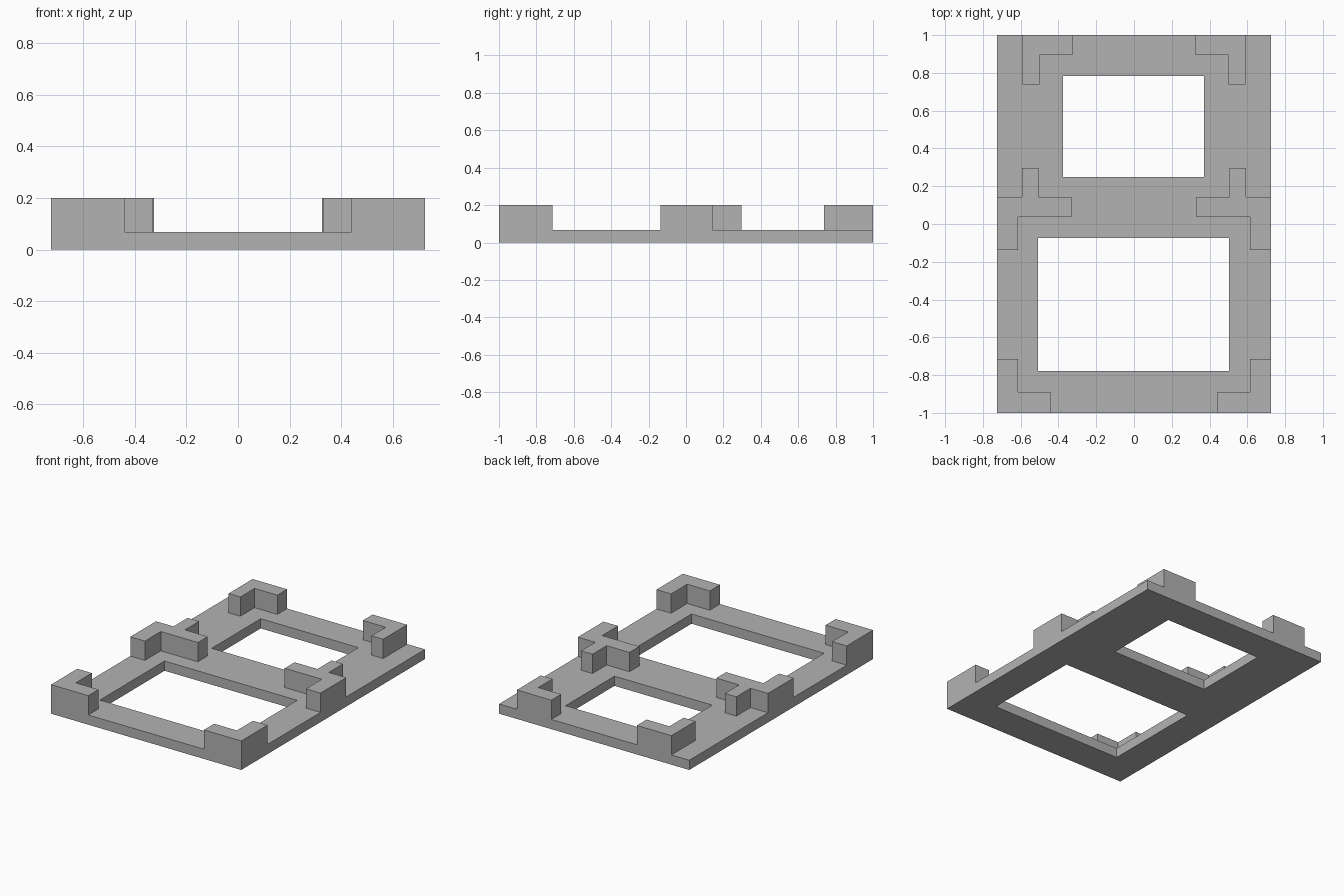
import bpy, bmesh, math

if "Cube" in bpy.data.objects:
    bpy.data.objects.remove(bpy.data.objects["Cube"])

HALF_W, PLATE_H, TOP = 0.725, 0.067, 0.2

grey = bpy.data.materials.new("plain_grey")
grey.use_nodes = True
colour = (0.45, 0.45, 0.45, 1)
grey.diffuse_color = colour
grey.node_tree.nodes["Principled BSDF"].inputs["Base Color"].default_value = colour


def prism(name, outline, z0, z1):
    """Extrude a flat outline from z0 up to z1."""
    bm = bmesh.new()
    face = bm.faces.new([bm.verts.new((x, y, z0)) for x, y in outline])
    up = bmesh.ops.extrude_face_region(bm, geom=[face])["geom"]
    bmesh.ops.translate(bm, vec=(0, 0, z1 - z0),
                        verts=[v for v in up if isinstance(v, bmesh.types.BMVert)])
    bmesh.ops.recalc_face_normals(bm, faces=bm.faces)
    mesh = bpy.data.meshes.new(name)
    bm.to_mesh(mesh)
    bm.free()
    mesh.materials.append(grey)
    obj = bpy.data.objects.new(name, mesh)
    bpy.context.collection.objects.link(obj)
    return obj


def rectangle(x0, x1, y0, y1):
    return [(x0, y0), (x1, y0), (x1, y1), (x0, y1)]


# Flat plate and the two openings cut through it
frame = prism("bracket_frame", rectangle(-HALF_W, HALF_W, -1, 1), 0, PLATE_H)
tools = [
    ("DIFFERENCE", prism("rear_opening", rectangle(-0.375, 0.37, 0.25, 0.783), -0.1, 0.3)),
    ("DIFFERENCE", prism("front_opening", rectangle(-0.508, 0.503, -0.778, -0.074), -0.1, 0.3)),
]

# Raised stops for one side: outlines in plan, mirrored to the other side
stops = {
    "front_corner": [(HALF_W, -1), (HALF_W, -0.714), (0.614, -0.714),
                     (0.614, -0.889), (0.441, -0.889), (0.441, -1)],
    "middle_stop": [(HALF_W, -0.137), (HALF_W, 0.143), (0.592, 0.143), (0.592, 0.297),
                    (0.505, 0.297), (0.505, 0.143), (0.331, 0.143), (0.331, 0.036),
                    (0.614, 0.036), (0.614, -0.137)],
    "rear_corner": [(0.589, 1), (0.589, 0.739), (0.5, 0.739),
                    (0.5, 0.894), (0.326, 0.894), (0.326, 1)],
}
for name, outline in stops.items():
    for side, s in (("left", 1), ("right", -1)):
        points = [(s * x, y) for x, y in outline]
        tools.append(("UNION", prism(f"{side}_{name}", points, 0, TOP)))

# Combine everything into one solid
for operation, tool in tools:
    mod = frame.modifiers.new(tool.name, "BOOLEAN")
    mod.operation, mod.object, mod.solver = operation, tool, "EXACT"
solid = bpy.data.meshes.new_from_object(
    frame.evaluated_get(bpy.context.evaluated_depsgraph_get()))
frame.modifiers.clear()
frame.data = solid
for _, tool in tools:
    bpy.data.objects.remove(tool)

# Merge leftover seams on flat faces
bm = bmesh.new()
bm.from_mesh(solid)
bmesh.ops.remove_doubles(bm, verts=bm.verts, dist=1e-5)
bmesh.ops.dissolve_limit(bm, angle_limit=math.radians(1), verts=bm.verts, edges=bm.edges)
bm.to_mesh(solid)
bm.free()
